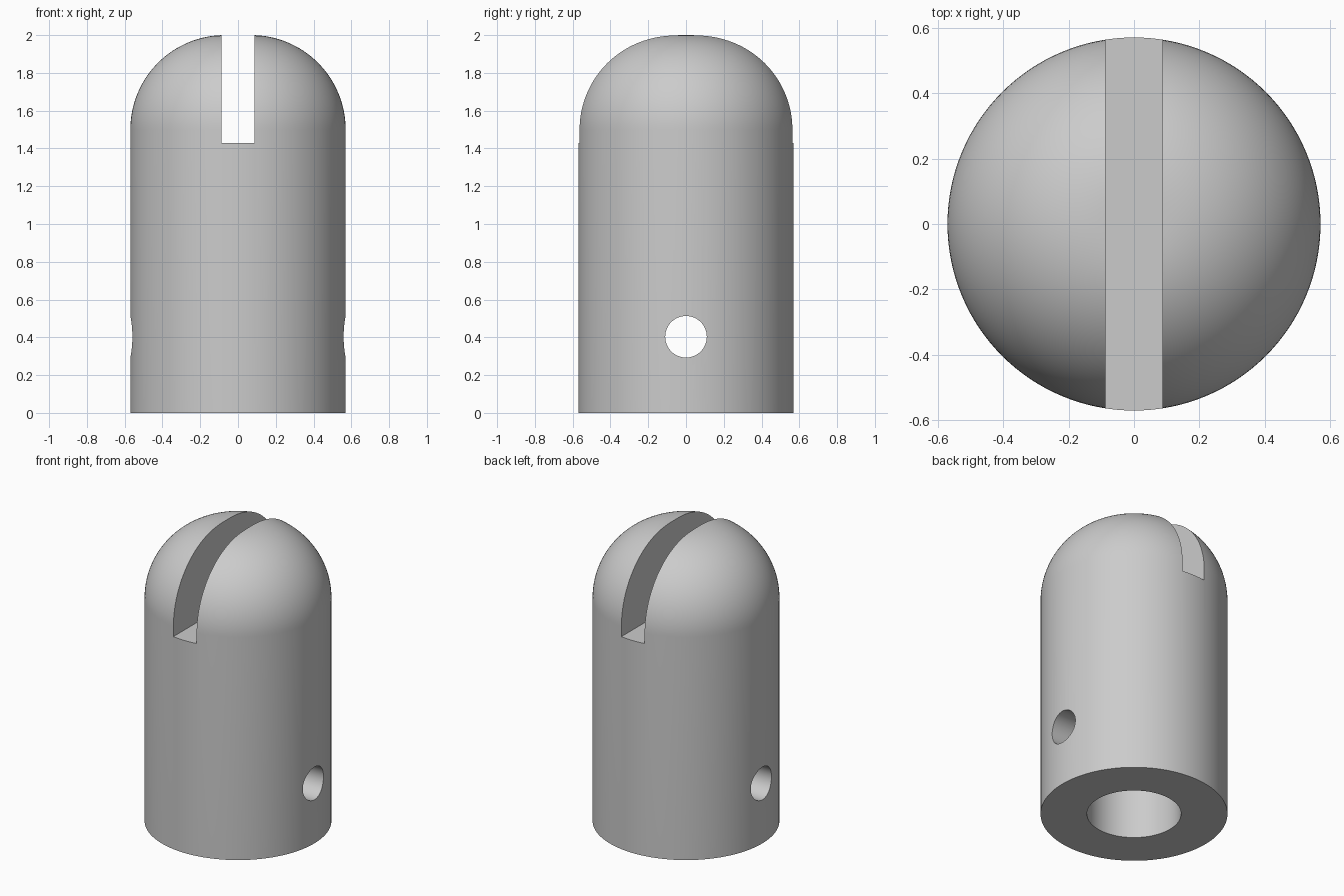
import bpy
import bmesh
import math
from mathutils import Matrix

old = bpy.data.objects.get("Cube")
if old:
    bpy.data.objects.remove(old, do_unlink=True)

RADIUS, HEIGHT, ROUND = 0.57, 2.0, 0.5
BORE_RADIUS, BORE_DEPTH = 0.287, 0.86
PIN_RADIUS, PIN_HEIGHT = 0.11, 0.403
SLOT_WIDTH, SLOT_FLOOR = 0.173, 1.43
SEGMENTS = 128

grey = bpy.data.materials.new("plain grey")
grey.use_nodes = True
grey.diffuse_color = (0.6, 0.6, 0.6, 1)
grey.node_tree.nodes["Principled BSDF"].inputs["Base Color"].default_value = (0.6, 0.6, 0.6, 1)


def add_object(name, bm):
    bmesh.ops.recalc_face_normals(bm, faces=bm.faces)
    mesh = bpy.data.meshes.new(name)
    bm.to_mesh(mesh)
    bm.free()
    mesh.materials.append(grey)
    obj = bpy.data.objects.new(name, mesh)
    bpy.context.collection.objects.link(obj)
    return obj


def lathe(name, profile):
    """Turn an (r, z) profile around z; it starts and ends on the axis."""
    bm = bmesh.new()
    verts = [bm.verts.new((r, 0, z)) for r, z in profile]
    edges = [bm.edges.new(pair) for pair in zip(verts, verts[1:])]
    bmesh.ops.spin(bm, geom=verts + edges, cent=(0, 0, 0), axis=(0, 0, 1),
                   angle=math.tau, steps=SEGMENTS)
    bmesh.ops.remove_doubles(bm, verts=bm.verts, dist=0.0001)
    return add_object(name, bm)


def cut(target, cutter):
    mod = target.modifiers.new(cutter.name, "BOOLEAN")
    mod.operation = "DIFFERENCE"
    mod.solver = "EXACT"
    mod.object = cutter
    cutter.hide_render = True
    bpy.ops.object.modifier_apply(modifier=mod.name)
    bpy.data.objects.remove(cutter, do_unlink=True)


# Round-topped body with the blind bore turned into its base
profile = [(0, BORE_DEPTH), (BORE_RADIUS, BORE_DEPTH), (BORE_RADIUS, 0), (RADIUS, 0)]
for i in range(33):
    a = math.pi / 2 * i / 32
    profile.append((RADIUS - ROUND + ROUND * math.cos(a),
                    HEIGHT - ROUND + ROUND * math.sin(a)))
profile.append((0, HEIGHT))
body = lathe("slotted_body", profile)
bpy.context.view_layer.objects.active = body
body.select_set(True)

# Slot across the top, running front to back
bm = bmesh.new()
bmesh.ops.create_cube(bm, size=1, matrix=Matrix.Translation((0, 0, SLOT_FLOOR + 0.5))
                      @ Matrix.Diagonal((SLOT_WIDTH, 2, 1, 1)))
cut(body, add_object("slot_cutter", bm))

# Pin hole through both side walls
bm = bmesh.new()
bmesh.ops.create_cone(bm, cap_ends=True, segments=64, radius1=PIN_RADIUS,
                      radius2=PIN_RADIUS, depth=2,
                      matrix=Matrix.Translation((0, 0, PIN_HEIGHT))
                      @ Matrix.Rotation(math.pi / 2, 4, "Y"))
cut(body, add_object("pin_hole_cutter", bm))

bpy.ops.object.shade_smooth_by_angle(angle=math.radians(30))
